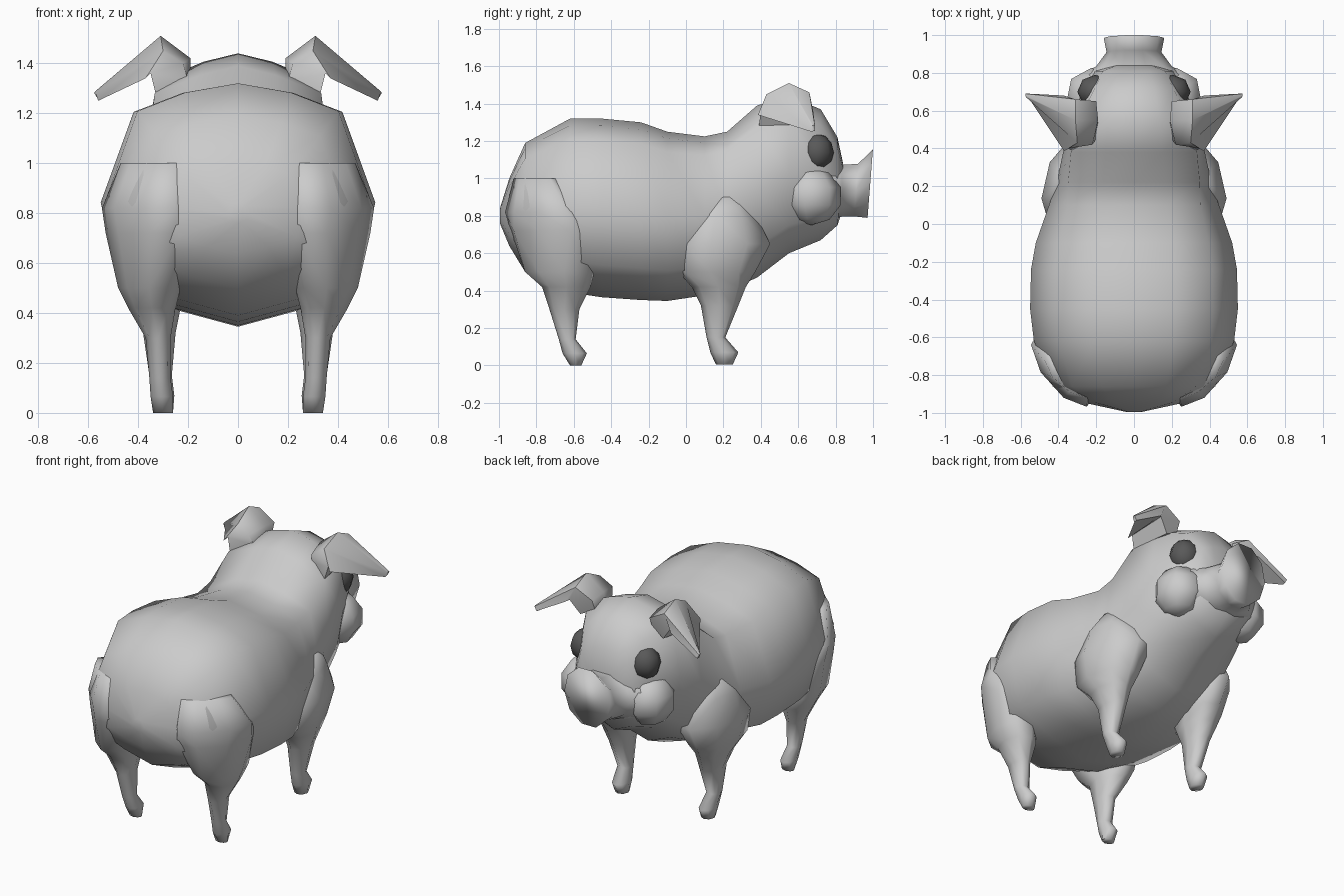
import bpy, bmesh
from math import cos, sin, pi, radians
from mathutils import Matrix

if "Cube" in bpy.data.objects:
    bpy.data.objects.remove(bpy.data.objects["Cube"])


def finish(name, bm, mirror=False, angle=85):
    bmesh.ops.recalc_face_normals(bm, faces=bm.faces)
    mesh = bpy.data.meshes.new(name)
    bm.to_mesh(mesh)
    bm.free()
    ob = bpy.data.objects.new(name, mesh)
    bpy.context.collection.objects.link(ob)
    bpy.ops.object.select_all(action='DESELECT')
    ob.select_set(True)
    bpy.context.view_layer.objects.active = ob
    bpy.ops.object.shade_smooth_by_angle(angle=radians(angle))
    if mirror:
        ob.modifiers.new("Mirror", 'MIRROR').use_mirror_merge = False
    return ob


def loft(name, rings, mirror=False, angle=85):
    """Skin closed rings of points and cap both ends."""
    bm = bmesh.new()
    loops = [[bm.verts.new(p) for p in ring] for ring in rings]
    n = len(loops[0])
    for a, b in zip(loops, loops[1:]):
        for i in range(n):
            j = (i + 1) % n
            bm.faces.new((a[i], a[j], b[j], b[i]))
    bm.faces.new(loops[0])
    bm.faces.new(loops[-1])
    return finish(name, bm, mirror, angle)


def ball(name, centre, radii, u=8, v=6):
    bm = bmesh.new()
    m = Matrix.Translation(centre) @ Matrix.Diagonal((*radii, 1))
    bmesh.ops.create_uvsphere(bm, u_segments=u, v_segments=v, radius=1, matrix=m)
    return finish(name, bm, True)


# Body and head: one faceted barrel swept along y, squarer on top at the head
def section(s):
    half = [(0, 1), (.4, .92), (s, .76), (1, 0), (.87, -.64), (.45, -.86), (0, -1)]
    return half + [(-x, z) for x, z in half[-2:0:-1]]


stations = [  # y, top, bottom, half width, shoulder width
    (-.995, .84, .76, .04, .76), (-.945, 1.0, .64, .27, .76), (-.86, 1.19, .50, .43, .76),
    (-.62, 1.32, .39, .53, .76), (-.45, 1.32, .365, .55, .76), (-.24, 1.30, .35, .545, .76),
    (-.10, 1.25, .345, .52, .76), (.10, 1.225, .375, .45, .78), (.22, 1.25, .40, .41, .85),
    (.38, 1.39, .47, .375, .89), (.55, 1.44, .60, .345, .86), (.72, 1.37, .67, .265, .78),
    (.81, 1.22, .75, .21, .78), (.84, 1.08, .84, .12, .76)]
loft("body_and_head", [[(x * w, y, (t + b) / 2 + z * (t - b) / 2) for x, z in section(s)]
                       for y, t, b, w, s in stations])


# Legs: octagonal rings given as x0, x1, y0, y1, z, skew (y drift per x)
def leg(name, boxes):
    rings = []
    for x0, x1, y0, y1, z, skew in boxes:
        ring = []
        for k in range(8):
            dx = (x1 - x0) / 2 * cos(k * pi / 4)
            dy = (y1 - y0) / 2 * sin(k * pi / 4) + skew * dx
            ring.append(((x0 + x1) / 2 + dx, (y0 + y1) / 2 + dy, z))
        rings.append(ring)
    loft(name, rings, True)


leg("front_leg", [
    (.28, .40, .13, .30, .90, 0), (.22, .45, .02, .37, .81, -.3),
    (.19, .49, -.03, .45, .65, -.5), (.21, .46, -.04, .37, .50, -.3),
    (.23, .42, .03, .32, .42, 0), (.25, .38, .08, .28, .32, 0),
    (.265, .355, .11, .21, .15, 0), (.255, .35, .13, .28, .07, 0),
    (.26, .34, .16, .25, .005, 0)])
leg("back_leg", [
    (.21, .47, -.89, -.72, 1.0, .6), (.20, .545, -.92, -.62, .82, .75),
    (.18, .53, -.92, -.53, .72, .6), (.23, .48, -.86, -.49, .50, .2),
    (.25, .44, -.77, -.51, .42, 0), (.27, .37, -.73, -.57, .30, 0),
    (.27, .355, -.68, -.59, .14, 0), (.26, .35, -.66, -.53, .065, 0),
    (.26, .34, -.62, -.56, 0, 0)])

# Snout: broad muzzle narrowing to a neck, then a slanted flared disc
rings = []
for y0, y1, z0, z1, w in [(.70, .72, .78, 1.06, .30), (.79, .79, .78, 1.07, .28),
                          (.84, .83, .79, 1.08, .20), (.90, .92, .79, 1.085, .145),
                          (.97, 1.0, .78, 1.165, .16)]:
    ring = []
    for k in range(10):
        c, s = cos(k * pi / 5), sin(k * pi / 5)
        ring.append((w * c, (y0 + y1) / 2 + (y1 - y0) / 2 * s,
                     (z0 + z1) / 2 + (z1 - z0) / 2 * s))
    rings.append(ring)
loft("snout", rings, angle=180)

# Cheeks beside the snout
ball("cheek", (.225, .67, .905), (.145, .165, .155), 7, 5)

# Ears: rise from the head, fold over, droop outward to a tip
loft("ear", [
    [(.33, .39, 1.28), (.29, .64, 1.29), (.20, .62, 1.33), (.19, .53, 1.34), (.20, .45, 1.33)],
    [(.35, .40, 1.36), (.35, .66, 1.37), (.20, .65, 1.40), (.19, .55, 1.42), (.22, .42, 1.40)],
    [(.37, .385, 1.34), (.37, .68, 1.36), (.31, .66, 1.46), (.31, .55, 1.51), (.30, .43, 1.45)],
    [(.56, .67, 1.25), (.56, .69, 1.255), (.575, .69, 1.28), (.575, .68, 1.285),
     (.57, .67, 1.28)]],
    True, 60)

# Dark eyes
eye = ball("eye", (.205, .70, 1.14), (.095, .09, .1), 8, 6)
dark = bpy.data.materials.new("dark_eye")
dark.diffuse_color = (.1, .1, .1, 1)
dark.use_nodes = True
dark.node_tree.nodes["Principled BSDF"].inputs["Base Color"].default_value = dark.diffuse_color
eye.data.materials.append(dark)
